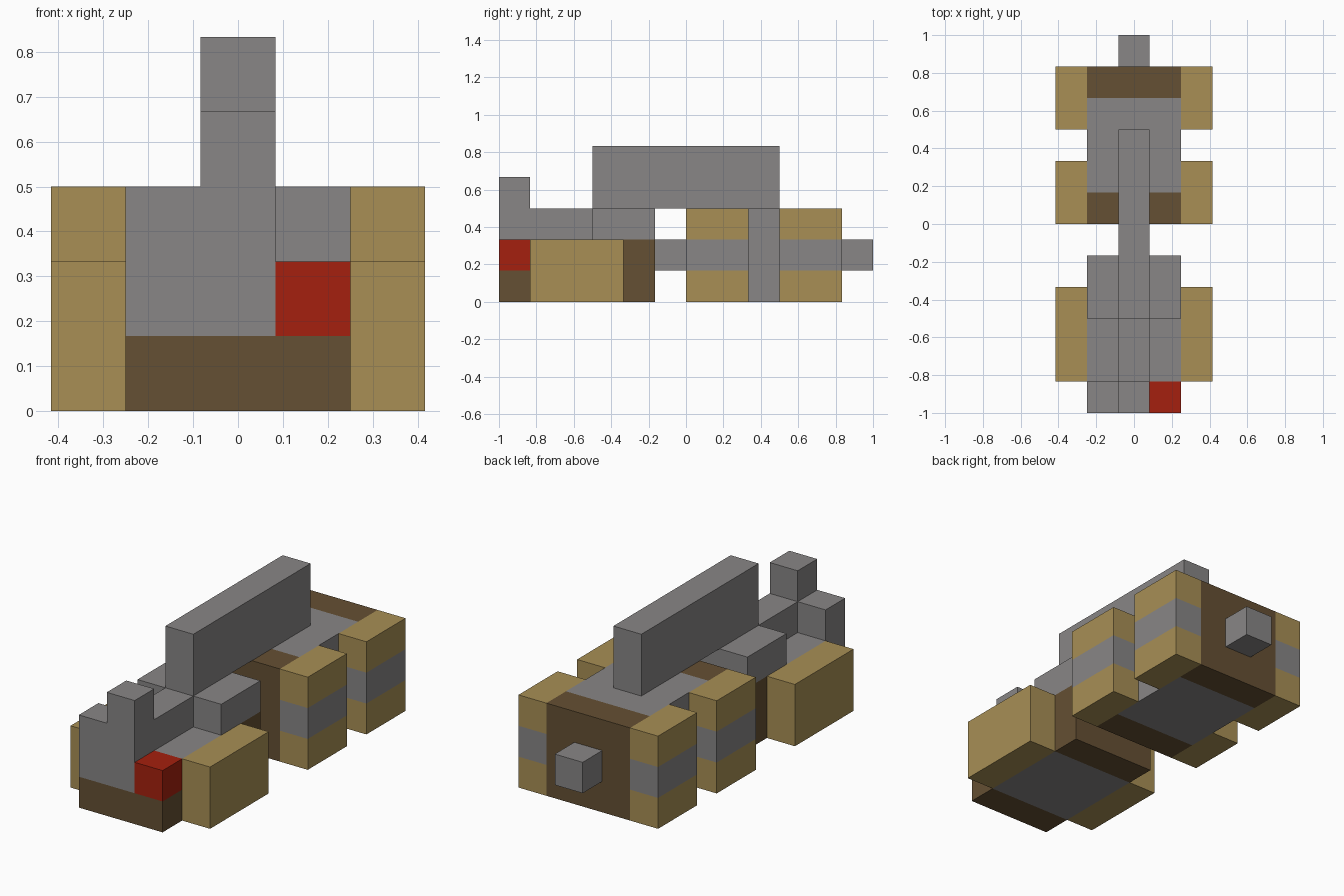
import bpy
import bmesh
from mathutils import Vector

if "Cube" in bpy.data.objects:
    bpy.data.objects.remove(bpy.data.objects["Cube"], do_unlink=True)

U = 1 / 6  # edge length of one building block
ORIGIN = Vector((0, -1, 0))


def make_material(name, rgb):
    mat = bpy.data.materials.new(name)
    mat.use_nodes = True
    colour = (*rgb, 1)
    mat.diffuse_color = colour
    mat.node_tree.nodes["Principled BSDF"].inputs["Base Color"].default_value = colour
    return mat


GREY = make_material("metal_grey", (0.246, 0.238, 0.238))
TAN = make_material("wheel_tan", (0.392, 0.275, 0.091))
BROWN = make_material("wood_brown", (0.130, 0.080, 0.033))
RED = make_material("lamp_red", (0.376, 0.0144, 0.0044))


def block(name, low, high, base, ends=None, axis=2):
    """Box in block units; 'ends' recolours the outer layer at both ends of an axis."""
    low, high = Vector(low), Vector(high)
    bm = bmesh.new()
    bmesh.ops.create_cube(bm, size=1)
    for v in bm.verts:
        v.co = (low + high) / 2 + v.co * (high - low)
    if ends:
        normal = Vector((axis == 0, axis == 1, axis == 2))
        cuts = (low[axis] + 1, high[axis] - 1)
        for cut in cuts:
            geom = bm.verts[:] + bm.edges[:] + bm.faces[:]
            bmesh.ops.bisect_plane(bm, geom=geom, plane_co=normal * cut, plane_no=normal)
        for f in bm.faces:
            centre = f.calc_center_median()[axis]
            f.material_index = int(not cuts[0] < centre < cuts[1])
    for v in bm.verts:
        v.co = v.co * U + ORIGIN
    bmesh.ops.recalc_face_normals(bm, faces=bm.faces[:])
    mesh = bpy.data.meshes.new(name)
    bm.to_mesh(mesh)
    bm.free()
    mesh.materials.append(base)
    if ends:
        mesh.materials.append(ends)
    obj = bpy.data.objects.new(name, mesh)
    bpy.context.collection.objects.link(obj)
    return obj


W = 1.5  # half width of the chassis

# Front truck
block("front_bumper", (-W, 0, 0), (W, 1, 1), BROWN)
block("nose_plate", (-W, 0, 1), (0.5, 1, 3), GREY)
block("nose_post", (-0.5, 0, 3), (0.5, 1, 4), GREY)
block("lamp", (0.5, 0, 1), (W, 1, 2), RED)
block("front_chassis", (-W, 1, 0), (W, 4, 2), GREY)
block("front_chassis_back", (-W, 4, 0), (W, 5, 2), BROWN)
block("hood_ridge", (-0.5, 1, 2), (0.5, 3, 3), GREY)
block("cross_block", (-W, 3, 2), (W, 5, 3), GREY)

# Coupling, long top beam and rear hitch
block("coupling_bar", (-0.5, 5, 1), (0.5, 6, 2), GREY)
block("top_beam", (-0.5, 3, 3), (0.5, 9, 5), GREY)
block("rear_hitch", (-0.5, 11, 1), (0.5, 12, 2), GREY)

# Rear truck with brown end boards
block("rear_chassis", (-W, 6, 0), (W, 11, 3), GREY, ends=BROWN, axis=1)

# Wheels on both sides; the rear ones have a grey middle band
for side, x in (("right", -W - 1), ("left", W)):
    block(f"front_wheel_{side}", (x, 1, 0), (x + 1, 4, 2), TAN)
    for place, y in (("middle", 6), ("rear", 9)):
        block(f"{place}_wheel_{side}", (x, y, 0), (x + 1, y + 2, 3), GREY, ends=TAN)
